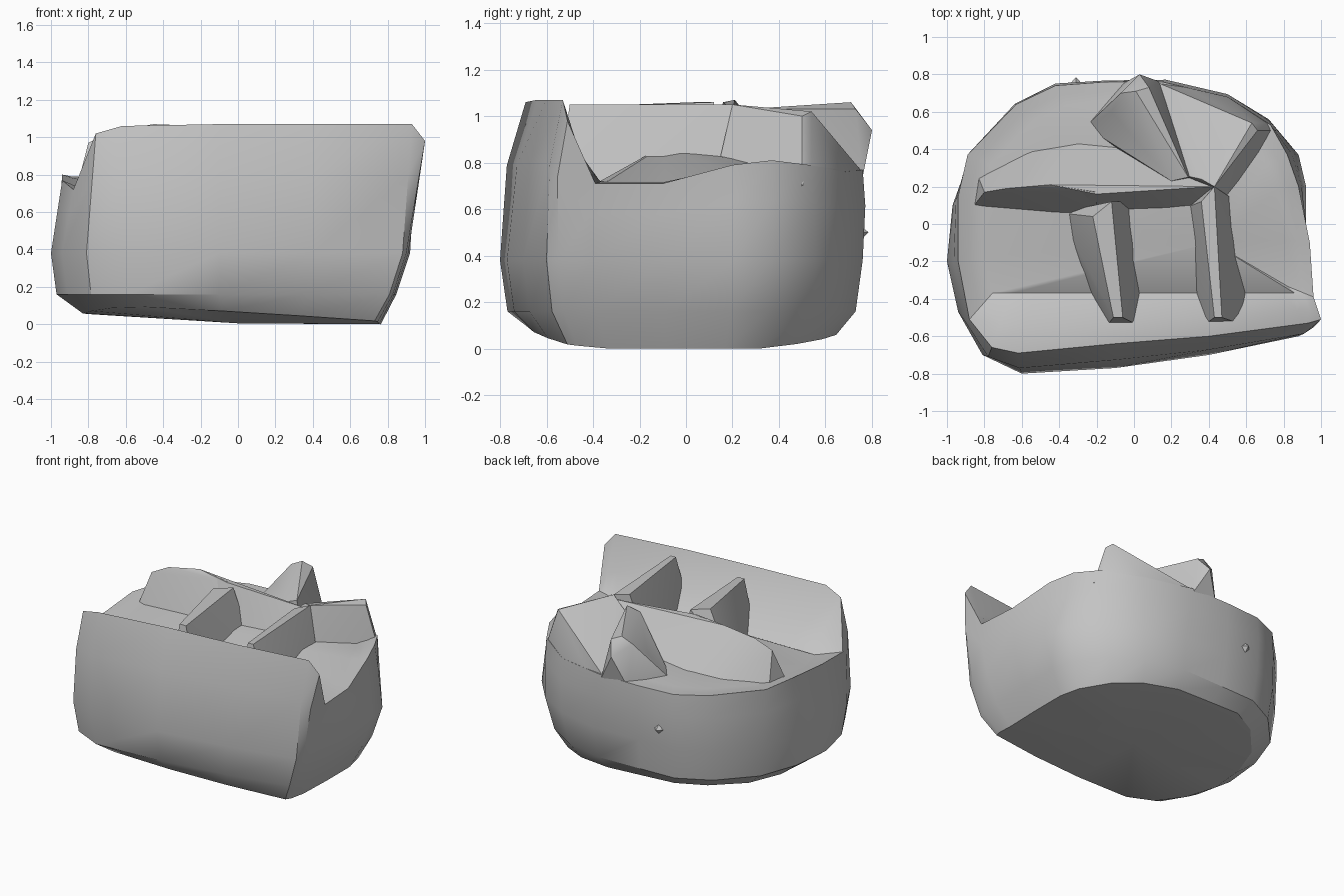
import bpy, bmesh, math
from mathutils import Vector

cube = bpy.data.objects.get("Cube")
if cube:
    bpy.data.objects.remove(cube, do_unlink=True)

stone = bpy.data.materials.new("stone grey")
stone.use_nodes = True
GREY = (0.55, 0.55, 0.55, 1)
stone.diffuse_color = GREY
stone.node_tree.nodes["Principled BSDF"].inputs["Base Color"].default_value = GREY


def finish(name, bm, angle):
    bmesh.ops.recalc_face_normals(bm, faces=bm.faces)
    mesh = bpy.data.meshes.new(name)
    bm.to_mesh(mesh)
    bm.free()
    mesh.materials.append(stone)
    obj = bpy.data.objects.new(name, mesh)
    bpy.context.collection.objects.link(obj)
    bpy.ops.object.select_all(action="DESELECT")
    obj.select_set(True)
    bpy.context.view_layer.objects.active = obj
    bpy.ops.object.shade_smooth_by_angle(angle=math.radians(angle))


def hull(name, crest, feet=(), foot_z=0.7):
    """Faceted lump: crest points in 3D, feet as plan points sunk in the floor."""
    bm = bmesh.new()
    for p in crest:
        bm.verts.new(p)
    for x, y in feet:
        bm.verts.new((x, y, foot_z))
    bmesh.ops.convex_hull(bm, input=bm.verts)
    loose = [v for v in bm.verts if not v.link_faces]
    bmesh.ops.delete(bm, geom=loose, context="VERTS")
    finish(name, bm, 30)


# Columns round the block: waist x, y and rim x, y, z
COLUMNS = [
    (-.81, -.7, -.76, -.66, 1.02), (-.6, -.8, -.62, -.69, 1.06),
    (-.1, -.77, -.1, -.64, 1.07), (.4, -.7, .4, -.6, 1.07),
    (.88, -.6, .93, -.53, 1.07), (.9, -.55, 1, -.51, .98),
    (.91, -.4, .96, -.39, .71), (.92, -.1, .94, -.1, .71),
    (.92, .2, .88, .2, .79), (.88, .37, .82, .37, .81),
    (.72, .56, .73, .53, .79), (.5, .69, .5, .68, .76),
    (.2, .76, .15, .76, .77), (-.15, .75, -.15, .76, .77),
    (-.42, .74, -.42, .74, .77), (-.65, .62, -.63, .64, .78),
    (-.87, .38, -.89, .37, .79), (-.97, .1, -.94, .15, .8),
    (-1, -.2, -.94, -.2, .77), (-.94, -.47, -.88, -.51, .72),
]

# Body: worn underside, bulging waist, uneven rim and hollow top
bm = bmesh.new()
rings = [[] for _ in range(7)]
for wx, wy, rx, ry, rz in COLUMNS:
    waist, rim = Vector((wx, wy, .38)), Vector((rx, ry, rz))
    shoulder = waist.lerp(rim, .6)
    shoulder.y *= 1.05 if wy < 0 else 1.015
    floor = Vector((rx * .86, max(ry * .86, -.37), .77 if wy > 0 else .72))
    ledge = rim.lerp(floor, .45)
    ledge.z = rim.z + (floor.z - rim.z) * .65
    heights = [
        (wx * .83, wy * .85, max(0, .02 - .035 * wx + .08 * wy * wy)),
        (wx * (.92 if wx > 0 else .97), wy * .96, .16),
        waist, shoulder, rim, ledge, floor,
    ]
    for ring, co in zip(rings, heights):
        ring.append(bm.verts.new(co))
count = len(COLUMNS)
for low, high in zip(rings, rings[1:]):
    for i in range(count):
        j = (i + 1) % count
        bm.faces.new((low[i], low[j], high[j], high[i]))
for ring, centre in ((rings[0], (0, 0, .005)), (rings[-1], (.42, -.1, .87))):
    hub = bm.verts.new(centre)
    for i in range(count):
        bm.faces.new((ring[i], ring[(i + 1) % count], hub))
finish("block_body", bm, 32)

# Walls between the hollows, with sloping sides
hull("middle_divider",
     [(-.22, .04, 1.06), (-.12, .12, 1.06), (-.11, -.5, 1.04), (-.06, -.5, 1.04)],
     [(.02, .12), (.04, -.55), (-.4, .06), (-.34, -.12), (-.15, -.55)])
hull("right_divider",
     [(.36, .12, 1.04), (.43, .2, 1.05), (.43, -.5, 1.05), (.47, -.5, 1.05)],
     [(.55, .12), (.62, -.55), (.26, .08), (.36, -.55)])
hull("cross_wall_left",
     [(-.8, .17, .97), (-.68, .19, 1.03), (-.45, .21, 1.07), (-.2, .17, 1.06)],
     [(-.87, .08), (-.2, 0), (-.84, .27), (-.5, .45), (-.25, .5)])
hull("cross_wall_right",
     [(-.45, .21, 1.07), (-.2, .16, 1.06), (.1, .19, 1.01), (.42, .2, 1.02)],
     [(-.3, .03), (.42, .04), (-.4, .46), (-.24, .5), (.17, .26), (.45, .26)])

# Rear corner: plateau falling towards the back, and a narrow crest beside it
hull("rear_plateau", [
    (.63, .54, 1.02), (.66, .5, 1.0), (.43, .2, 1.05), (.36, .24, 1.03),
    (.71, .54, .79), (.5, .68, .77), (.28, .73, .77), (.14, .75, .77),
    (.22, .27, .92),
], [(.76, .5), (.5, .08), (.2, .25), (.14, .75), (.5, .67)])
hull("rear_crest", [
    (-.07, .7, 1.02), (.01, .71, 1.06), (.08, .73, 1.03), (.03, .8, .94),
    (.29, .25, 1.03), (.2, .23, 1.0), (-.12, .6, .92),
], [(-.26, .52), (0, .32), (.15, .24), (.14, .76), (-.06, .75), (.34, .24)], .74)

# Small chip on the back
hull("back_chip", [
    (-.31, .785, .5), (-.37, .72, .5), (-.25, .72, .5),
    (-.31, .72, .56), (-.31, .72, .44),
])
